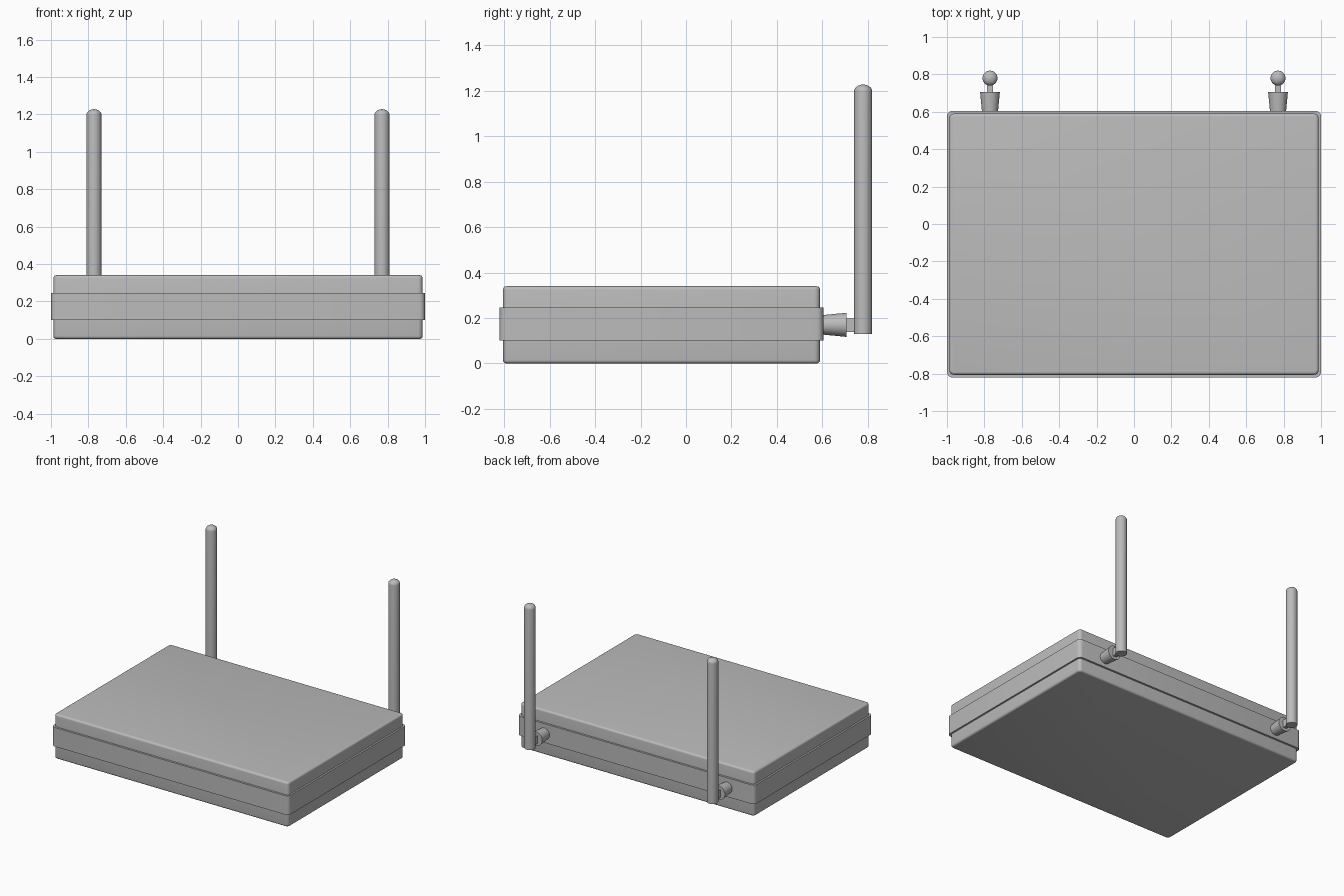
import bpy, bmesh, math
from mathutils import Matrix

cube = bpy.data.objects.get("Cube")
if cube:
    bpy.data.objects.remove(cube, do_unlink=True)

grey = bpy.data.materials.new("plain_grey")
grey.use_nodes = True
colour = (0.5, 0.5, 0.5, 1)
grey.diffuse_color = colour
grey.node_tree.nodes["Principled BSDF"].inputs["Base Color"].default_value = colour


def finish(bm, name):
    """Turn a bmesh into a shaded object."""
    bmesh.ops.recalc_face_normals(bm, faces=bm.faces)
    mesh = bpy.data.meshes.new(name)
    bm.to_mesh(mesh)
    bm.free()
    mesh.materials.append(grey)
    obj = bpy.data.objects.new(name, mesh)
    bpy.context.collection.objects.link(obj)
    bpy.ops.object.select_all(action="DESELECT")
    obj.select_set(True)
    bpy.context.view_layer.objects.active = obj
    bpy.ops.object.shade_smooth_by_angle(angle=math.radians(35))
    return obj


def box(name, size, centre, corner=0, rim=0):
    """Box with rounded upright corners and softened top and bottom rims."""
    bm = bmesh.new()
    bmesh.ops.create_cube(bm, size=1)
    bmesh.ops.scale(bm, vec=size, verts=bm.verts)
    if corner:
        upright = [e for e in bm.edges
                   if abs(e.verts[0].co.z - e.verts[1].co.z) > 0.01]
        bmesh.ops.bevel(bm, geom=upright, offset=corner, segments=5,
                        profile=0.5, affect="EDGES")
    if rim:
        flat = [e for e in bm.edges
                if abs(e.verts[0].co.z - e.verts[1].co.z) < 0.001]
        bmesh.ops.bevel(bm, geom=flat, offset=rim, segments=4,
                        profile=0.5, affect="EDGES")
    bmesh.ops.translate(bm, vec=centre, verts=bm.verts)
    return finish(bm, name)


def lathe(name, profile, place, sides=32):
    """Spin (radius, height) points round the z axis, then place the result."""
    bm = bmesh.new()
    verts = [bm.verts.new((r, 0, h)) for r, h in profile]
    edges = [bm.edges.new(pair) for pair in zip(verts, verts[1:])]
    bmesh.ops.spin(bm, geom=verts + edges, cent=(0, 0, 0), axis=(0, 0, 1),
                   angle=math.tau, steps=sides, use_merge=True)
    bmesh.ops.remove_doubles(bm, verts=bm.verts, dist=0.0005)
    bmesh.ops.transform(bm, matrix=place, verts=bm.verts)
    return finish(bm, name)


# Casing and the wider band round its middle
MID_Y = -0.108
box("casing", (1.974, 1.396, 0.34), (0, MID_Y, 0.17), corner=0.025, rim=0.015)
box("middle_band", (2, 1.426, 0.145), (0, MID_Y, 0.173), corner=0.03)

# Antenna outline: flat foot, straight rod, low domed tip
ROD, FOOT, SHOULDER, TIP = 0.04, 0.13, 1.197, 1.228
rod = [(0, FOOT), (ROD, FOOT)]
for i in range(9):
    a = math.pi / 2 * i / 8
    rod.append((ROD * math.cos(a), SHOULDER + (TIP - SHOULDER) * math.sin(a)))

# Flared socket outline
socket = [(0, 0), (0.042, 0), (0.053, 0.115), (0, 0.115)]

# Two antennas on the back
for side, x in (("left", 0.77), ("right", -0.77)):
    backward = Matrix.Translation((x, 0.592, 0.17)) @ Matrix.Rotation(-math.pi / 2, 4, "X")
    lathe(side + "_antenna_socket", socket, backward)
    box(side + "_antenna_hinge", (0.03, 0.07, 0.058), (x, 0.735, 0.168))
    lathe(side + "_antenna", rod, Matrix.Translation((x, 0.78, 0)))
